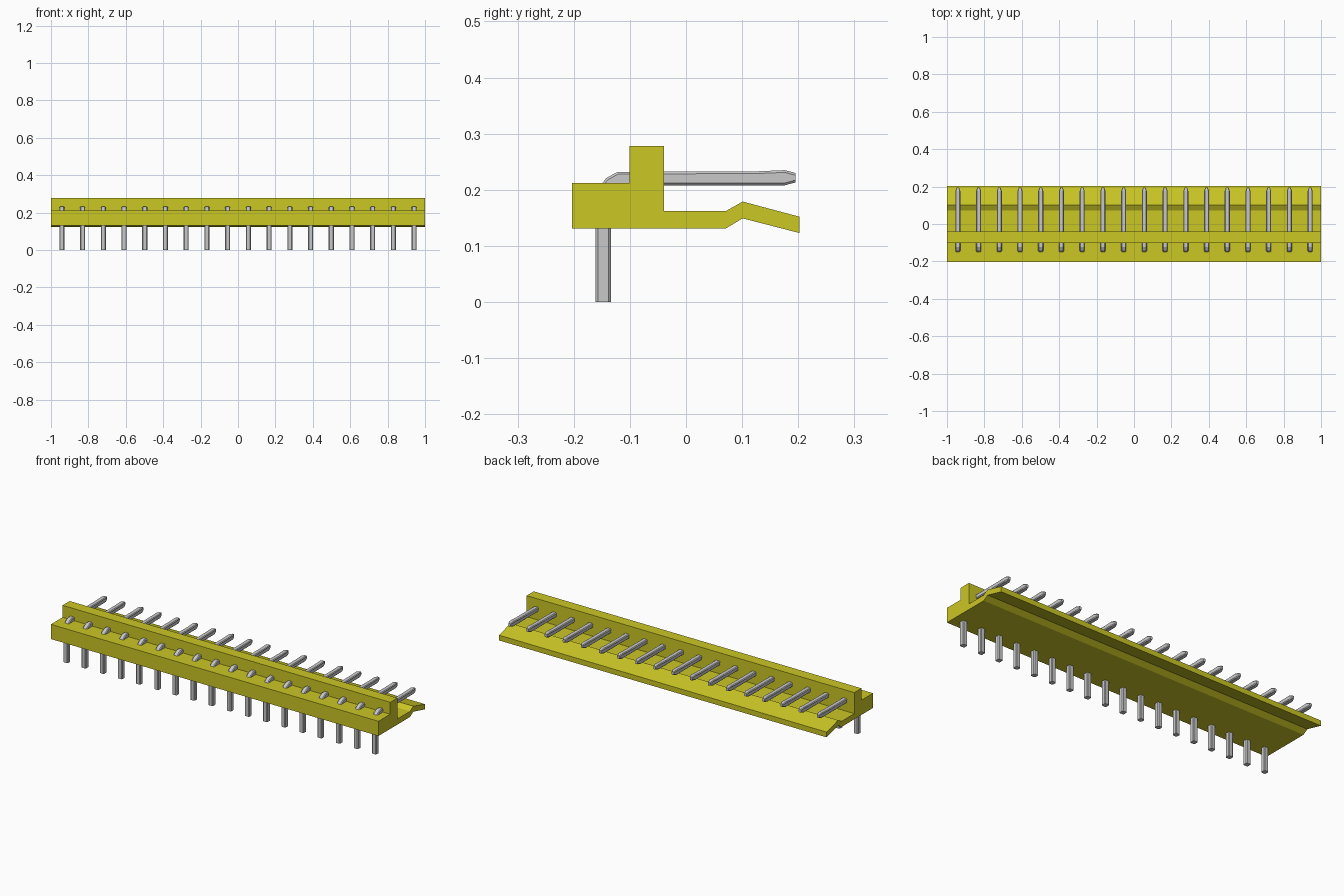
import bpy, bmesh

cube = bpy.data.objects.get("Cube")
if cube:
    bpy.data.objects.remove(cube, do_unlink=True)


def material(name, rgb):
    mat = bpy.data.materials.new(name)
    mat.use_nodes = True
    mat.diffuse_color = (*rgb, 1)
    mat.node_tree.nodes["Principled BSDF"].inputs["Base Color"].default_value = (*rgb, 1)
    return mat


def extrude_profile(profile, width):
    """Extrude a closed (y, z) outline along x, centred on x = 0."""
    bm = bmesh.new()
    face = bm.faces.new([bm.verts.new((-width / 2, y, z)) for y, z in profile])
    res = bmesh.ops.extrude_face_region(bm, geom=[face])
    moved = [g for g in res["geom"] if isinstance(g, bmesh.types.BMVert)]
    bmesh.ops.translate(bm, verts=moved, vec=(width, 0, 0))
    bmesh.ops.recalc_face_normals(bm, faces=bm.faces)
    return bm


def to_mesh(bm, name, mat):
    bmesh.ops.recalc_face_normals(bm, faces=bm.faces)
    mesh = bpy.data.meshes.new(name)
    bm.to_mesh(mesh)
    bm.free()
    mesh.materials.append(mat)
    return mesh


def add_object(name, mesh, x=0):
    obj = bpy.data.objects.new(name, mesh)
    obj.location.x = x
    bpy.context.collection.objects.link(obj)


yellow = material("yellow plastic", (0.60, 0.57, 0.018))
silver = material("silver metal", (0.58, 0.58, 0.58))

# Housing: block, upright wall and bent locking lip in one outline
HOUSING = [(-0.203, 0.131), (-0.203, 0.212), (-0.101, 0.212), (-0.101, 0.278),
           (-0.039, 0.278), (-0.039, 0.162), (0.071, 0.162), (0.101, 0.179),
           (0.202, 0.152), (0.202, 0.123), (0.101, 0.149), (0.071, 0.131)]
add_object("housing", to_mesh(extrude_profile(HOUSING, 2.0), "housing", yellow))

# Right-angle pin: vertical leg, bend, horizontal contact with tapered tip
PIN = [(-0.161, 0), (-0.161, 0.19), (-0.149, 0.212), (-0.142, 0.221),
       (-0.122, 0.232), (0.13, 0.233), (0.176, 0.235), (0.195, 0.230),
       (0.195, 0.213), (0.176, 0.208), (-0.11, 0.208), (-0.134, 0.19), (-0.134, 0)]
bm = extrude_profile(PIN, 0.027)

# Small chamfer along the pin's long edges, leaving both cut ends square
long_edges = []
for e in bm.edges:
    a, b = (v.co for v in e.verts)
    is_end = max(a.z, b.z) < 0.001 or min(a.y, b.y) > 0.19
    if abs(a.x - b.x) < 0.001 and not is_end:
        long_edges.append(e)
bmesh.ops.bevel(bm, geom=long_edges, offset=0.004, segments=1,
                affect='EDGES', clamp_overlap=True)
for v in bm.verts:
    if v.co.y > 0.185:
        v.co.x *= 0.5
pin_mesh = to_mesh(bm, "pin", silver)

# Row of pins
COUNT, PITCH = 18, 0.1108
for i in range(COUNT):
    add_object(f"pin_{i + 1:02d}", pin_mesh, (i - (COUNT - 1) / 2) * PITCH)
